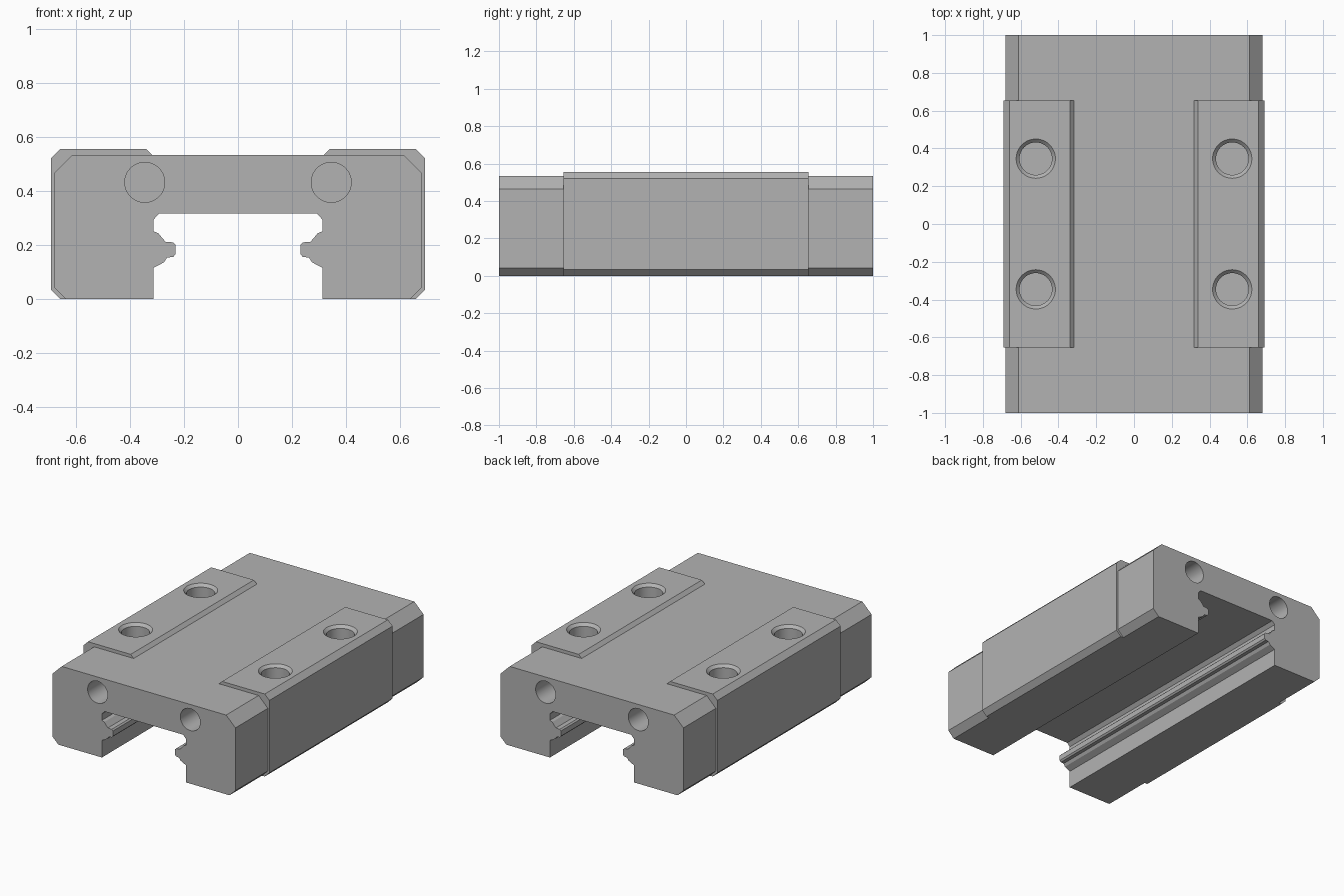
import bpy, bmesh
from math import radians, pi
from mathutils import Matrix, Vector

cube = bpy.data.objects.get("Cube")
if cube:
    bpy.data.objects.remove(cube, do_unlink=True)

steel = bpy.data.materials.new("steel_grey")
steel.use_nodes = True
GREY = (0.45, 0.45, 0.45, 1)
steel.diffuse_color = GREY
steel.node_tree.nodes["Principled BSDF"].inputs["Base Color"].default_value = GREY


def finish(name, bm):
    bmesh.ops.recalc_face_normals(bm, faces=bm.faces[:])
    mesh = bpy.data.meshes.new(name)
    bm.to_mesh(mesh)
    bm.free()
    mesh.materials.append(steel)
    ob = bpy.data.objects.new(name, mesh)
    bpy.context.collection.objects.link(ob)
    return ob


def prism(name, profile, half_length):
    """Extrude an x-z profile along y."""
    bm = bmesh.new()
    face = bm.faces.new([bm.verts.new((x, -half_length, z)) for x, z in profile])
    new = bmesh.ops.extrude_face_region(bm, geom=[face])["geom"]
    verts = [v for v in new if isinstance(v, bmesh.types.BMVert)]
    bmesh.ops.translate(bm, verts=verts, vec=(0, 2 * half_length, 0))
    return finish(name, bm)


def drill(bm, location, outward, r_in, r_out, bevel, depth):
    """Blind hole cutter; its mouth is widened by a countersink."""
    place = Matrix.Translation(location) @ Vector(outward).to_track_quat("Z", "Y").to_matrix().to_4x4()
    rings = [(r_in, -depth), (r_in, -bevel), (r_out, 0), (r_out, 0.05)]
    pts = [bm.verts.new((0, 0, -depth))] + [bm.verts.new((r, 0, z)) for r, z in rings]
    pts.append(bm.verts.new((0, 0, 0.05)))
    edges = [bm.edges.new(pair) for pair in zip(pts, pts[1:])]
    geom = bmesh.ops.spin(bm, geom=pts + edges, cent=(0, 0, 0), axis=(0, 0, 1),
                          angle=2 * pi, steps=48)
    bm.verts.ensure_lookup_table()
    fresh = [v for v in bm.verts if not v.tag]
    bmesh.ops.transform(bm, matrix=place, verts=fresh)
    bmesh.ops.remove_doubles(bm, verts=fresh, dist=0.0001)
    for v in bm.verts:
        v.tag = True


# Carriage: chamfered bridge with a rail tongue inside each leg
half = [(0.292, 0.315), (0.313, 0.293), (0.313, 0.25), (0.295, 0.243),
        (0.28, 0.225), (0.268, 0.211), (0.24, 0.209), (0.231, 0.2),
        (0.231, 0.165), (0.24, 0.155), (0.262, 0.153), (0.274, 0.135),
        (0.313, 0.115), (0.313, 0), (0.637, 0), (0.681, 0.043),
        (0.681, 0.465), (0.612, 0.533)]
carriage = prism("carriage_body", half + [(-x, z) for x, z in reversed(half)], 1)

# Raised mounting flanks around the middle of both legs
flank = [(0.318, 0.533), (0.34, 0.555), (0.658, 0.555), (0.692, 0.521),
         (0.692, 0.034), (0.658, 0), (0.6, 0), (0.6, 0.45), (0.35, 0.45)]
parts = []
for side, word in ((1, "left"), (-1, "right")):
    parts.append((prism(word + "_flank", [(side * x, z) for x, z in flank], 0.655), "UNION"))

# Countersunk bolt holes on top, plain holes in the ends
bm = bmesh.new()
for sx in (1, -1):
    for sy in (1, -1):
        drill(bm, (sx * 0.52, sy * 0.346, 0.555), (0, 0, 1), 0.086, 0.104, 0.018, 0.3)
        drill(bm, (sx * 0.345, sy, 0.431), (0, sy, 0), 0.074, 0.074, 0.01, 0.3)
parts.append((finish("hole_cutter", bm), "DIFFERENCE"))

# Merge the solids, then drop the helpers
for ob, operation in parts:
    mod = carriage.modifiers.new(ob.name, "BOOLEAN")
    mod.object, mod.operation, mod.solver = ob, operation, "EXACT"
bpy.context.view_layer.update()
merged = bpy.data.meshes.new_from_object(
    carriage.evaluated_get(bpy.context.evaluated_depsgraph_get()))
carriage.modifiers.clear()
carriage.data = merged
for ob, _ in parts:
    bpy.data.objects.remove(ob, do_unlink=True)

bpy.ops.object.select_all(action="DESELECT")
carriage.select_set(True)
bpy.context.view_layer.objects.active = carriage
bpy.ops.object.shade_smooth_by_angle(angle=radians(25))
